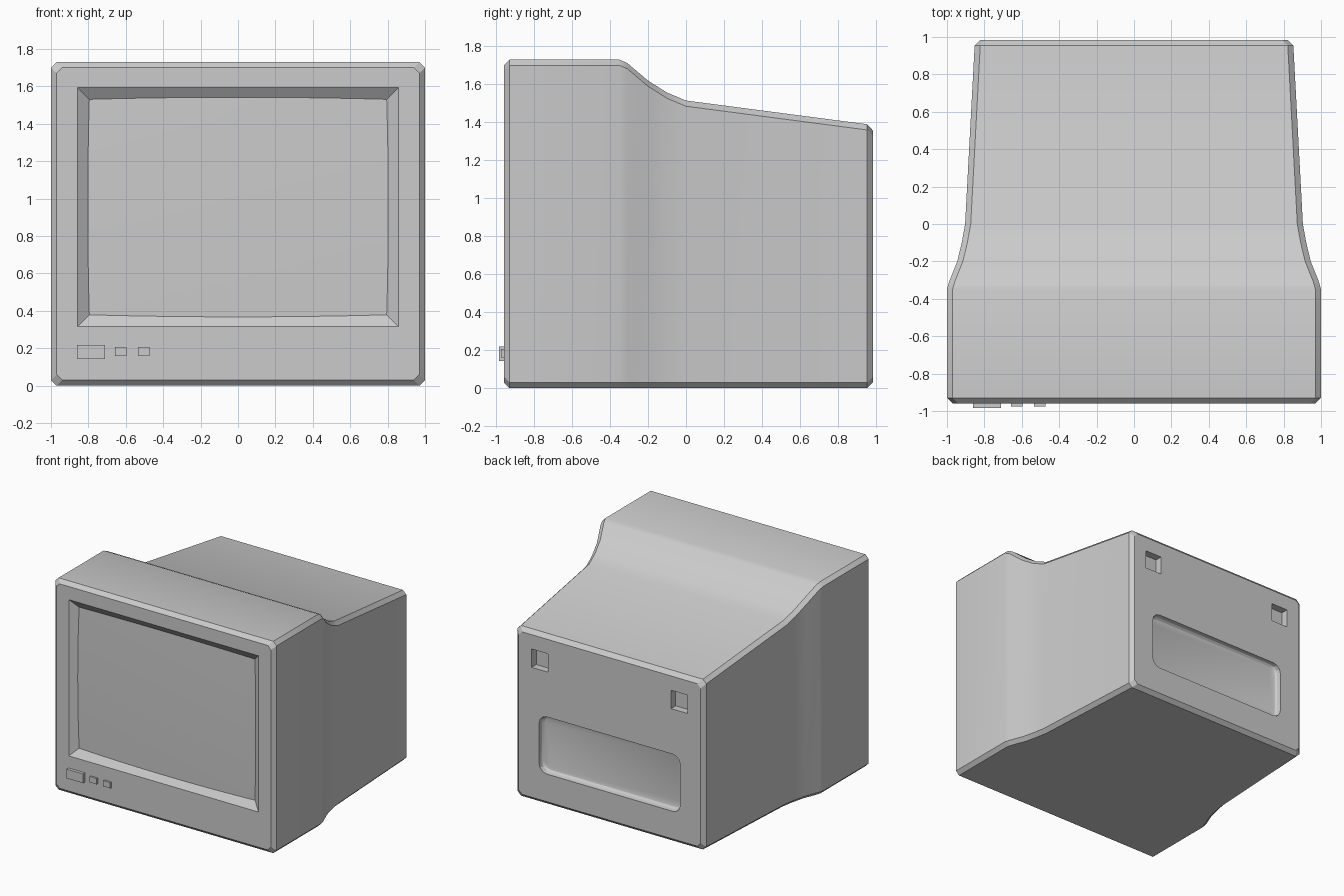
import bpy, bmesh, math

if "Cube" in bpy.data.objects:
    bpy.data.objects.remove(bpy.data.objects["Cube"])

C = 0.03                      # chamfer width
FRONT, BACK = -0.96, 0.985


def finish(name, bm):
    bmesh.ops.recalc_face_normals(bm, faces=bm.faces)
    me = bpy.data.meshes.new(name)
    bm.to_mesh(me)
    bm.free()
    ob = bpy.data.objects.new(name, me)
    bpy.context.collection.objects.link(ob)
    return ob


def activate(ob):
    bpy.ops.object.select_all(action='DESELECT')
    ob.select_set(True)
    bpy.context.view_layer.objects.active = ob


def box(name, x0, x1, y0, y1, z0, z1):
    bm = bmesh.new()
    bmesh.ops.create_cube(bm, size=1)
    for v in bm.verts:
        v.co = ((x0 + x1) / 2 + v.co.x * (x1 - x0),
                (y0 + y1) / 2 + v.co.y * (y1 - y0),
                (z0 + z1) / 2 + v.co.z * (z1 - z0))
    return finish(name, bm)


def cut(target, cutter):
    m = target.modifiers.new("cut", 'BOOLEAN')
    m.operation, m.solver, m.object = 'DIFFERENCE', 'EXACT', cutter
    activate(target)
    bpy.ops.object.modifier_apply(modifier=m.name)
    bpy.data.objects.remove(cutter, do_unlink=True)


def chamfered_ring(bm, y, w, z0, z1):
    half = [(w - C, z0), (w, z0 + C), (w, z1 - C), (w - C, z1)]
    pts = half + [(-x, z) for x, z in reversed(half)]
    return [bm.verts.new((x, y, z)) for x, z in pts]


# casing: chamfered cross-sections lofted front to back (y, half width, bottom, top)
sections = [(FRONT, 1 - C, C, 1.73 - C), (FRONT + C, 1, 0, 1.73),
            (-0.35, 1, 0, 1.73), (-0.31, 0.989, 0, 1.713), (-0.2, 0.945, 0, 1.62),
            (-0.1, 0.921, 0, 1.557), (0, 0.903, 0, 1.515),
            (BACK - C, 0.852, 0, 1.39), (BACK, 0.852 - C, C, 1.357)]
bm = bmesh.new()
rings = [chamfered_ring(bm, *s) for s in sections]
for a, b in zip(rings, rings[1:]):
    for i in range(8):
        j = (i + 1) % 8
        bm.faces.new((a[i], a[j], b[j], b[i]))
bm.faces.new(rings[0])
bm.faces.new(rings[-1])
casing = finish("monitor_casing", bm)

# screen pocket: shallow sloped bezel walls with a bulging floor
DEPTH = 0.045


def pocket_point(u, v, d):
    inset = 0.062 * d / DEPTH
    return (u * (0.857 - inset), FRONT + d, 0.955 + v * (0.638 - inset))


bm = bmesh.new()
bmesh.ops.create_grid(bm, x_segments=12, y_segments=10, size=1)
uv = {v: (v.co.x, v.co.y) for v in bm.verts}
rim = [e for e in bm.edges if e.is_boundary]
for v, (a, b) in uv.items():
    v.co = pocket_point(a, b, DEPTH - 0.008 * (1 - a * a) - 0.006 * (1 - b * b))
mouth = []
lip = {}
for e in rim:
    for v in e.verts:
        if v not in lip:
            lip[v] = bm.verts.new(pocket_point(*uv[v], -0.02))
for e in rim:
    a, b = e.verts
    bm.faces.new((a, b, lip[b], lip[a]))
    mouth.append(bm.edges.get((lip[a], lip[b])))
bmesh.ops.holes_fill(bm, edges=mouth, sides=0)
cut(casing, finish("screen_cutter", bm))

# rear recess: rounded corners and a filleted floor
bm = bmesh.new()
x, z0, z1, r, depth = 0.638, 0.255, 0.722, 0.07, 0.05
outline = []
for cx, cz, start in ((x - r, z1 - r, 0), (r - x, z1 - r, 90),
                      (r - x, z0 + r, 180), (x - r, z0 + r, 270)):
    for k in range(4):
        t = math.radians(start + k * 30)
        outline.append((cx + r * math.cos(t), cz + r * math.sin(t)))
inner = [bm.verts.new((px, BACK - depth, pz)) for px, pz in outline]
outer = [bm.verts.new((px, BACK + 0.05, pz)) for px, pz in outline]
bm.faces.new(outer)
floor = bm.faces.new(inner)
for i in range(len(inner)):
    j = (i + 1) % len(inner)
    bm.faces.new((inner[i], inner[j], outer[j], outer[i]))
bmesh.ops.bevel(bm, geom=list(floor.edges), offset=0.035, segments=3,
                profile=0.5, affect='EDGES')
cut(casing, finish("recess_cutter", bm))

# two small square sockets at the back
for s in (-1, 1):
    cut(casing, box("socket_cutter", s * 0.63 - 0.075, s * 0.63 + 0.075,
                    BACK - 0.06, BACK + 0.05, 1.09, 1.24))

activate(casing)
bpy.ops.object.shade_smooth_by_angle(angle=math.radians(28))

# front buttons
box("power_button", -0.86, -0.71, -0.985, FRONT + 0.01, 0.143, 0.218)
for i, x0 in enumerate((-0.658, -0.535)):
    box(f"control_button_{i + 1}", x0, x0 + 0.063, -0.975, FRONT + 0.01, 0.16, 0.207)
